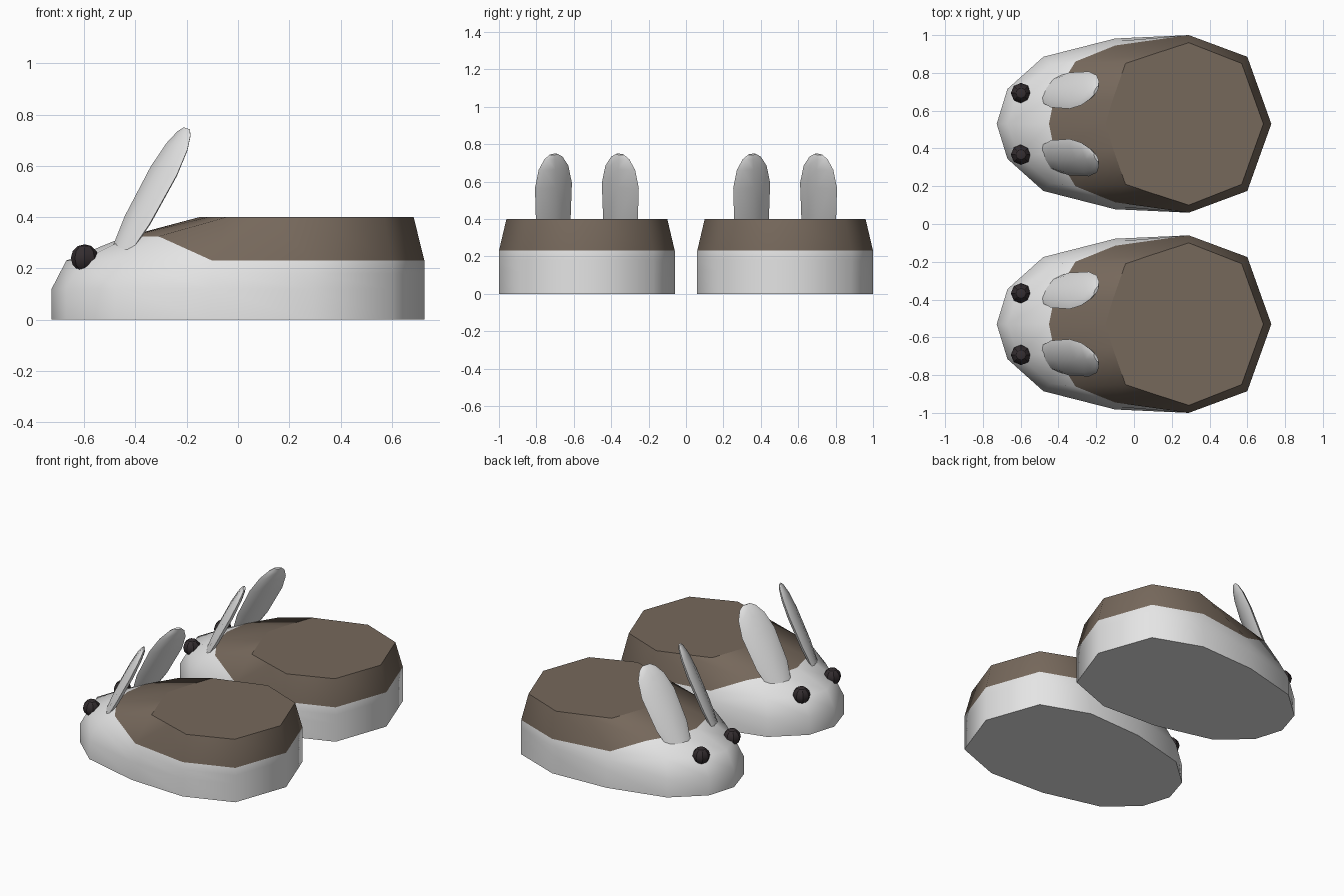
import bpy, bmesh, math
from mathutils import Vector

if "Cube" in bpy.data.objects:
    bpy.data.objects.remove(bpy.data.objects["Cube"])


def material(name, rgb):
    m = bpy.data.materials.new(name)
    m.diffuse_color = (*rgb, 1)
    m.use_nodes = True
    m.node_tree.nodes["Principled BSDF"].inputs["Base Color"].default_value = m.diffuse_color
    return m


WHITE = material("soft white", (0.78, 0.78, 0.78))
BROWN = material("fuzzy brown", (0.18, 0.138, 0.105))
DARK = material("dark eye", (0.035, 0.027, 0.03))


def finish(name, bm, mats, angle=50):
    bmesh.ops.recalc_face_normals(bm, faces=bm.faces[:])
    me = bpy.data.meshes.new(name)
    bm.to_mesh(me)
    bm.free()
    ob = bpy.data.objects.new(name, me)
    bpy.context.collection.objects.link(ob)
    for m in mats:
        me.materials.append(m)
    bpy.context.view_layer.objects.active = ob
    ob.select_set(True)
    bpy.ops.object.shade_smooth_by_angle(angle=math.radians(angle))
    ob.select_set(False)
    for p in me.polygons:
        if len(p.vertices) > 4:
            p.use_smooth = False
    return ob


def loft(rings, brown_from=99):
    """Skin closed rings; bands from brown_from upward take material 1."""
    bm = bmesh.new()
    vs = [[bm.verts.new(p) for p in r] for r in rings]
    n = len(rings[0])
    for k in range(len(vs) - 1):
        for i in range(n):
            j = (i + 1) % n
            f = bm.faces.new((vs[k][i], vs[k][j], vs[k + 1][j], vs[k + 1][i]))
            f.material_index = int(k >= brown_from)
    bm.faces.new(vs[0])
    f = bm.faces.new(vs[-1])
    f.material_index = int(brown_from < 99)
    return bm


def mirrored(half, cy):
    """Half outline from toe to heel, completed across the slipper's middle."""
    full = half + [(x, -y, z) for x, y, z in half[-2:0:-1]]
    return [(x, y + cy, z) for x, y, z in full]


# Half cross-section rings, toe to heel
heel = [(0.29, 0.47), (0.60, 0.355), (0.727, 0)]
sole = [(-0.727, 0), (-0.67, 0.185), (-0.48, 0.355), (-0.10, 0.452)]
flat = lambda pts, z: [(x, y, z) for x, y in pts]
RINGS = [
    flat(sole + heel, 0),
    flat(sole + heel, 0.12),
    flat([(-0.67, 0), (-0.61, 0.17), (-0.44, 0.315)], 0.23)
    + [(-0.10, 0.437, 0.18)] + flat(heel, 0.18),
    [(-0.45, 0, 0.32), (-0.42, 0.15, 0.325), (-0.31, 0.33, 0.325),
     (-0.10, 0.415, 0.23)] + flat(heel, 0.23),
    flat([(-0.15, 0), (-0.115, 0.12), (-0.045, 0.32), (0.12, 0.375),
          (0.29, 0.43), (0.57, 0.32), (0.685, 0)], 0.40),
]


def ear(name, cy, s):
    # Flat leaning blade, turned outward, tapered at both ends
    base, tip = Vector((-0.455, 0.18, 0.27)), Vector((-0.20, 0.178, 0.745))
    w = Vector((0.45, 0.87, -0.12)).normalized()
    nrm = (tip - base).cross(w).normalized()
    rings = []
    for t, hw, th in ((0, 0.075, 0.02), (0.25, 0.105, 0.028), (0.65, 0.112, 0.028),
                      (0.85, 0.09, 0.022), (0.96, 0.055, 0.014), (1, 0.025, 0.008)):
        c = base.lerp(tip, t)
        ring = []
        for i in range(8):
            a = i * math.tau / 8
            p = c + w * hw * math.cos(a) + nrm * th * math.sin(a)
            ring.append((p.x, cy + s * p.y, p.z))
        rings.append(ring)
    finish(name, loft(rings), [WHITE], 60)


def eye(name, cy, s):
    bm = bmesh.new()
    bmesh.ops.create_uvsphere(bm, u_segments=8, v_segments=6, radius=0.054)
    bmesh.ops.translate(bm, verts=bm.verts, vec=(-0.598, cy + s * 0.163, 0.24))
    finish(name, bm, [DARK], 30)


for side, cy in (("left", -0.53), ("right", 0.53)):
    finish(side + "_slipper_body", loft([mirrored(r, cy) for r in RINGS], 3), [WHITE, BROWN])
    for part, s in (("inner", -1), ("outer", 1)):
        s = s if cy > 0 else -s
        ear(f"{side}_slipper_{part}_ear", cy, s)
        eye(f"{side}_slipper_{part}_eye", cy, s)
